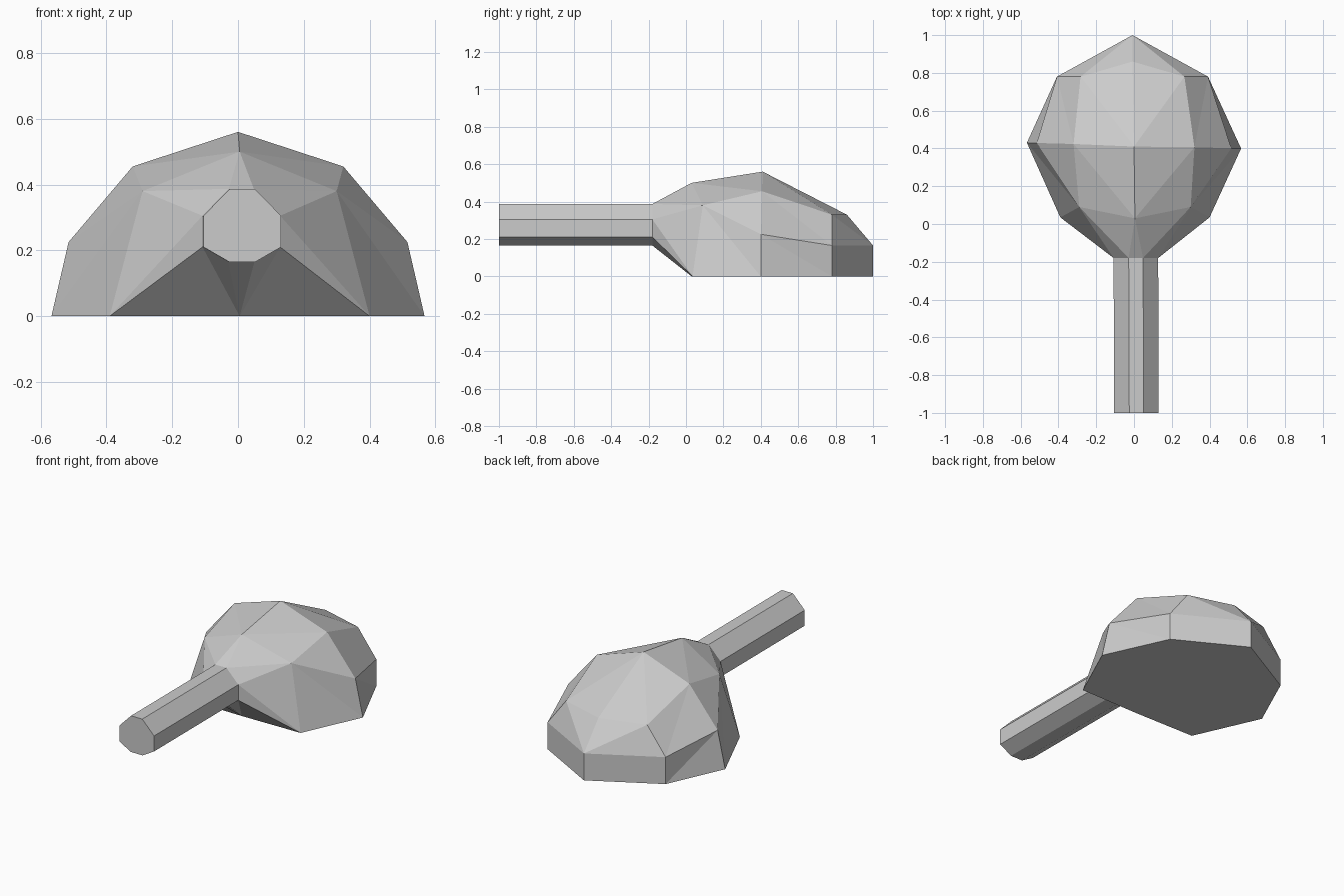
import bpy
import bmesh

cube = bpy.data.objects.get("Cube")
if cube:
    bpy.data.objects.remove(cube, do_unlink=True)

# One plain grey for the whole model
grey = bpy.data.materials.new("plain_grey")
grey.use_nodes = True
color = (0.6, 0.6, 0.6, 1)
grey.diffuse_color = color
grey.node_tree.nodes["Principled BSDF"].inputs["Base Color"].default_value = color


class Part:
    """Mesh lofted through mirrored half sections, ordered top to bottom."""

    def __init__(self, name):
        self.name, self.bm, self.cache = name, bmesh.new(), {}

    def vert(self, point, side, shift, skew):
        x, y, z = point
        co = (side * x + shift, y - skew * side * x, z)
        key = tuple(round(c, 4) for c in co)
        if key not in self.cache:
            self.cache[key] = self.bm.verts.new(co)
        return self.cache[key]

    def face(self, *verts):
        if len(set(verts)) == len(verts):
            self.bm.faces.new(verts)

    def quad(self, a, b, c, d):
        self.face(a, b, c)
        self.face(a, c, d)

    def loft(self, sections, close_below=True):
        rings = [[[self.vert(p, side, shift, skew) for p in points] for side in (1, -1)]
                 for points, shift, skew in sections]
        for near, far in zip(rings, rings[1:]):
            for a, b in zip(near, far):
                for i in range(3):
                    self.quad(a[i], a[i + 1], b[i + 1], b[i])
            # Strips bridging the two halves
            for i in (0, 3) if close_below else (0,):
                self.quad(near[0][i], near[1][i], far[1][i], far[0][i])

    def finish(self):
        bm = self.bm
        bmesh.ops.holes_fill(bm, edges=[e for e in bm.edges if e.is_boundary], sides=0)
        bmesh.ops.recalc_face_normals(bm, faces=bm.faces[:])
        mesh = bpy.data.meshes.new(self.name)
        bm.to_mesh(mesh)
        bm.free()
        mesh.materials.append(grey)
        obj = bpy.data.objects.new(self.name, mesh)
        bpy.context.collection.objects.link(obj)


def rod_section(y, shift):
    profile = [(0.038, 0.387), (0.118, 0.305), (0.118, 0.21), (0.04, 0.165)]
    return [(x, y, z) for x, z in profile], shift, 0


# Eight-sided handle
collar = rod_section(-0.18, 0.01)
handle = Part("handle")
handle.loft([rod_section(-1, 0.013), collar])
handle.finish()

# Faceted head: brow, widest section, back shoulder and rear tip
crown, cheek = (0, 0.03, 0.5), (0.295, 0.09, 0.38)
corner, chin = (0.395, 0.035, 0), (0, 0.03, 0)
middle = [(0, 0.41, 0.56), (0.32, 0.415, 0.455), (0.515, 0.415, 0.225), (0.567, 0.415, 0)]
ridge = (0, 0.86, 0.33)
shoulder = [ridge, (0.275, 0.78, 0.33), (0.4, 0.78, 0.165), (0.4, 0.78, 0)]
tip = [ridge, ridge, (0, 1, 0.165), (0, 1, 0)]

head = Part("head")
head.loft([collar, ([crown, cheek, corner, chin], 0.005, 0)])
head.loft([([crown, cheek, cheek, corner], 0.005, 0), (middle, 0, 0.027),
           (shoulder, -0.008, 0), (tip, -0.008, 0)], close_below=False)
head.finish()
